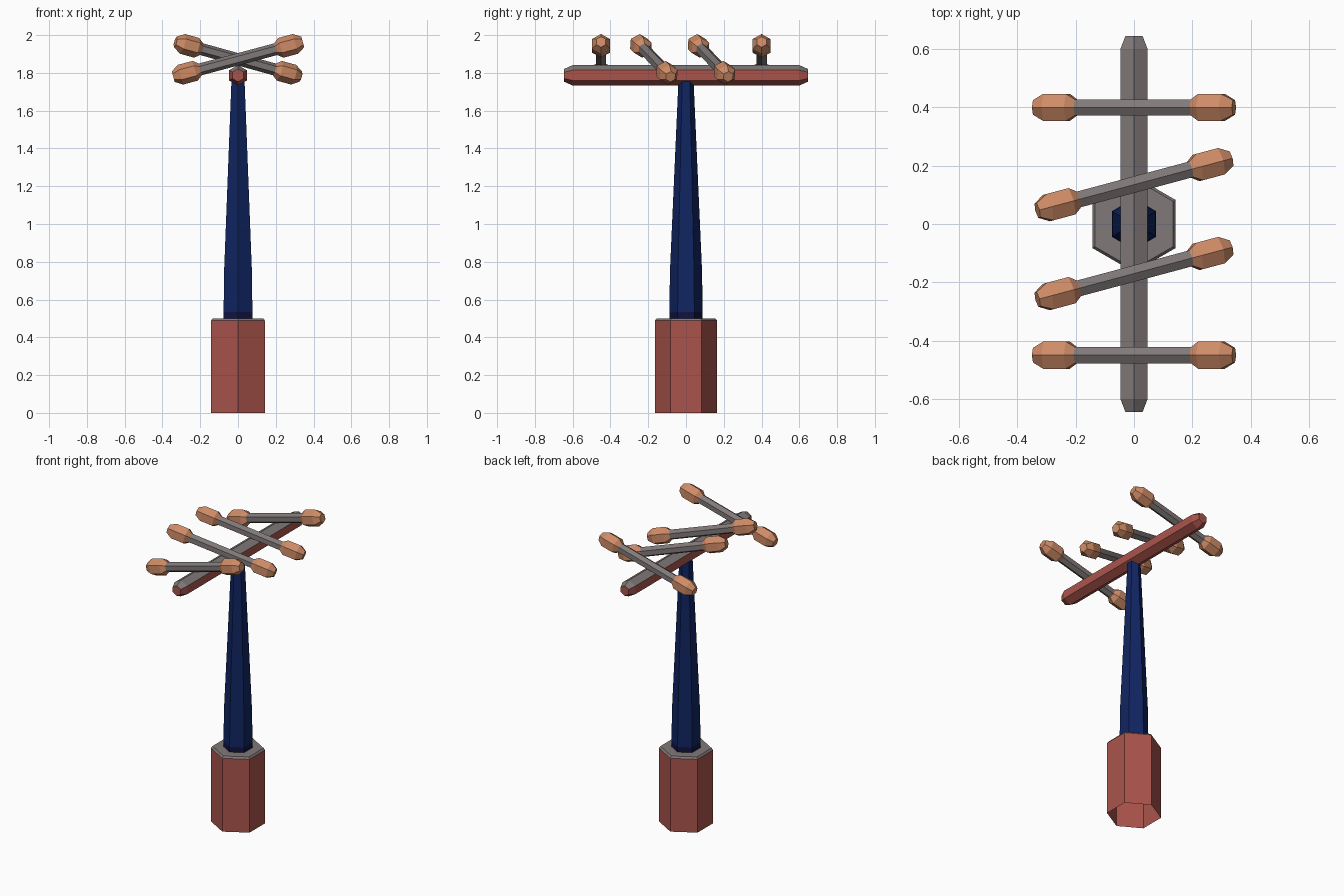
import bpy, bmesh, math
from mathutils import Matrix, Vector

if "Cube" in bpy.data.objects:
    bpy.data.objects.remove(bpy.data.objects["Cube"])


def material(name, rgb):
    m = bpy.data.materials.new(name)
    m.diffuse_color = (*rgb, 1)
    m.use_nodes = True
    m.node_tree.nodes["Principled BSDF"].inputs["Base Color"].default_value = m.diffuse_color
    return m


RED = material("brick red", (0.40, 0.088, 0.072))
GREY = material("warm grey", (0.22, 0.19, 0.19))
COPPER = material("copper", (0.62, 0.26, 0.135))
NAVY = material("navy", (0.005, 0.018, 0.12))
DARK = material("dark navy", (0.005, 0.006, 0.05))


def hex_lathe(name, profile, mats, matrix=Matrix(), rule=None, open_bottom=False):
    """Six-sided body from (radius, height) rings along local z, corners on +-y."""
    bm = bmesh.new()
    rings = []
    for r, h in profile:
        rings.append([bm.verts.new((r * math.cos(math.radians(90 + 60 * i)),
                                    r * math.sin(math.radians(90 + 60 * i)), h))
                      for i in range(6)])
    for a, b in zip(rings, rings[1:]):
        for i in range(6):
            j = (i + 1) % 6
            bm.faces.new((a[i], a[j], b[j], b[i]))
    bm.faces.new(rings[-1])
    if not open_bottom:
        bm.faces.new(rings[0][::-1])
    bm.transform(matrix)
    bm.normal_update()
    if rule:
        for f in bm.faces:
            f.material_index = rule(f)
    me = bpy.data.meshes.new(name)
    bm.to_mesh(me)
    bm.free()
    for m in mats:
        me.materials.append(m)
    ob = bpy.data.objects.new(name, me)
    bpy.context.collection.objects.link(ob)
    return ob


def upward(f):
    return 1 if f.normal.z > 0.4 else 0


# Footing: open underneath, grey on top
hex_lathe("footing", [(0.165, 0), (0.165, 0.488), (0.155, 0.5)], [RED, GREY],
          rule=upward, open_bottom=True)

# Tapered pole with a dark band at its foot
hex_lathe("pole", [(0.088, 0.495), (0.088, 0.535), (0.085, 0.75), (0.04, 1.76)],
          [NAVY, DARK],
          rule=lambda f: 1 if f.calc_center_median().z < 0.535 else 0)

# Main beam along y, corners up and down, grey on the upper slopes
to_y = Matrix.Translation((0, 0, 1.787)) @ Matrix(
    ((1, 0, 0, 0), (0, 0, 1, 0), (0, -1, 0, 0), (0, 0, 0, 1)))
hex_lathe("main_beam", [(0.034, -0.645), (0.054, -0.6), (0.054, 0.6), (0.034, 0.645)],
          [RED, GREY], to_y, upward)

# Cross rods with copper end caps: (y, yaw, slope of the +x end)
to_x = Matrix(((0, 0, 1, 0), (-1, 0, 0, 0), (0, -1, 0, 0), (0, 0, 0, 1)))
to_x = Matrix(((0, 0, 1, 0), (1, 0, 0, 0), (0, 1, 0, 0), (0, 0, 0, 1)))
CAP = [(0.031, 0.205), (0.054, 0.235), (0.054, 0.315), (0.029, 0.355)]
RODS = [(0.40, 0, 15), (0.135, 15, -15), (-0.17, 15, -15), (-0.45, 0, 15)]
for n, (y, yaw, slope) in enumerate(RODS, 1):
    place = (Matrix.Translation((0, y, 1.872))
             @ Matrix.Rotation(math.radians(yaw), 4, 'Z')
             @ Matrix.Rotation(math.radians(-slope), 4, 'Y') @ to_x)
    hex_lathe(f"cross_rod_{n}", [(0.032, -0.22), (0.032, 0.22)], [GREY], place)
    hex_lathe(f"rod_cap_right_{n}", CAP, [COPPER], place)
    hex_lathe(f"rod_cap_left_{n}", [(r, -h) for r, h in reversed(CAP)], [COPPER], place)
